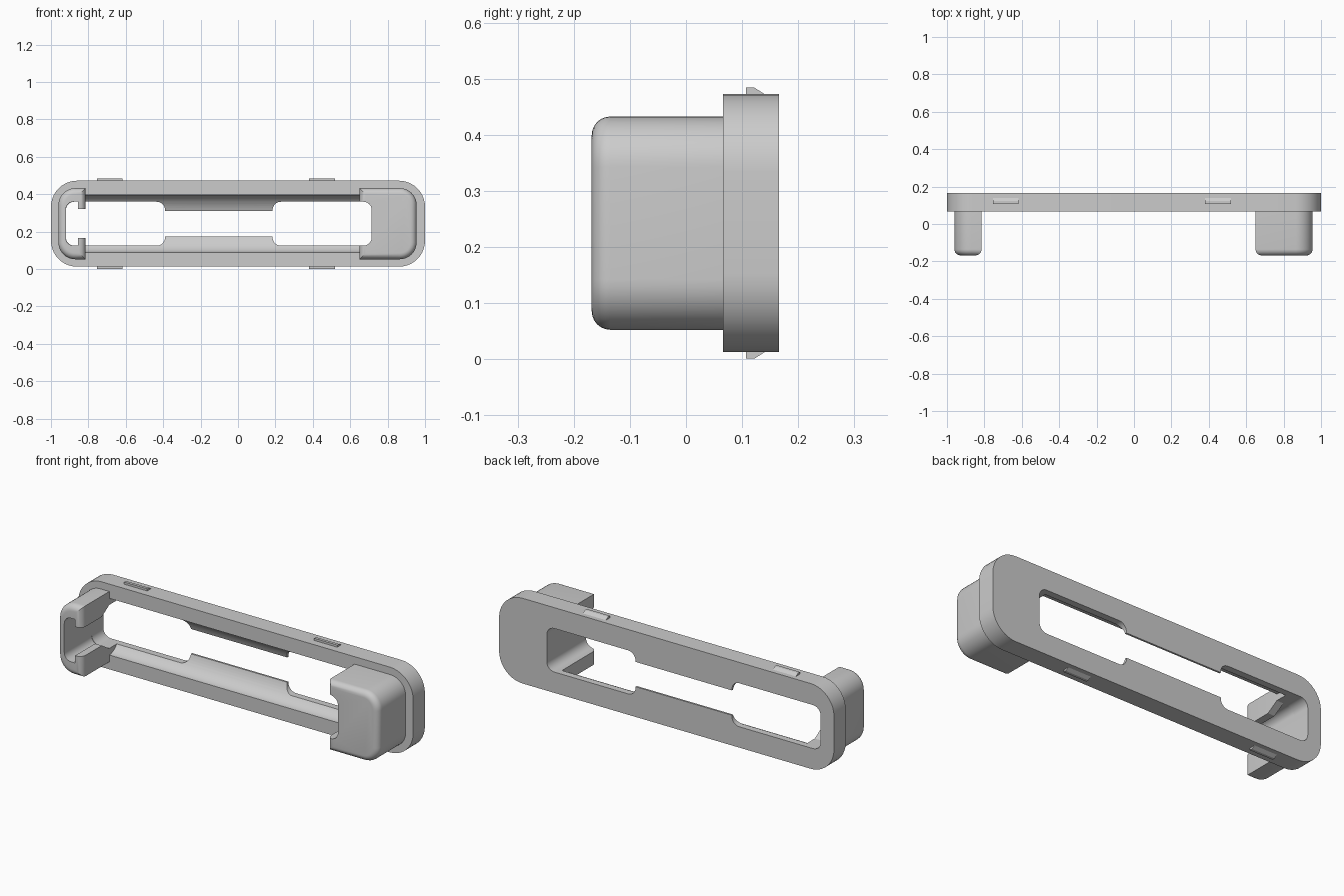
import bpy, bmesh
from math import sin, cos, pi, radians

if "Cube" in bpy.data.objects:
    bpy.data.objects.remove(bpy.data.objects["Cube"], do_unlink=True)

MID = 0.2425                      # height of the horizontal symmetry plane
BACK, FACE, NOSE = 0.166, 0.066, -0.168

gray = bpy.data.materials.new("light_gray")
gray.use_nodes = True
gray.diffuse_color = (0.6, 0.6, 0.6, 1)
gray.node_tree.nodes["Principled BSDF"].inputs["Base Color"].default_value = (0.6, 0.6, 0.6, 1)


def rounded(x0, x1, half, r_left, r_right, n=10):
    """Outline in x, z around the middle height; radius 0 gives a sharp corner."""
    pts = []
    for sx, sz, start in ((1, 1, 0), (-1, 1, 1), (-1, -1, 2), (1, -1, 3)):
        r = r_right if sx > 0 else r_left
        cx = (x1 if sx > 0 else x0) - sx * r
        cz = MID + sz * (half - r)
        steps = n if r else 0
        for i in range(steps + 1):
            a = (start + (i / n)) * pi / 2
            pts.append((cx + r * cos(a), cz + r * sin(a)))
    return pts


def prism(name, pts, lo, hi, axis="y", bevel=0):
    """Extrude an outline: (x, z) along y, or (y, z) along x."""
    bm = bmesh.new()

    def place(p, t):
        return (p[0], t, p[1]) if axis == "y" else (t, p[0], p[1])
    front = bm.faces.new([bm.verts.new(place(p, lo)) for p in pts])
    moved = bmesh.ops.extrude_face_region(bm, geom=[front], use_keep_orig=True)
    for v in (g for g in moved["geom"] if isinstance(g, bmesh.types.BMVert)):
        v.co[1 if axis == "y" else 0] = hi
    bmesh.ops.recalc_face_normals(bm, faces=bm.faces)
    if bevel:
        bmesh.ops.bevel(bm, geom=list(front.edges), offset=bevel, segments=6,
                        profile=0.5, affect="EDGES")
    me = bpy.data.meshes.new(name)
    bm.to_mesh(me)
    bm.free()
    me.materials.append(gray)
    ob = bpy.data.objects.new(name, me)
    bpy.context.collection.objects.link(ob)
    return ob


def carve(ob, cutters):
    """Subtract the cutters and bake the result."""
    for c in cutters:
        c.hide_render = True
        mod = ob.modifiers.new("cut", "BOOLEAN")
        mod.operation, mod.solver, mod.object = "DIFFERENCE", "EXACT", c
    deps = bpy.context.evaluated_depsgraph_get()
    baked = bpy.data.meshes.new_from_object(ob.evaluated_get(deps))
    ob.modifiers.clear()
    ob.data = baked
    for c in cutters:
        bpy.data.objects.remove(c, do_unlink=True)


def box(name, x0, x1, half):
    return prism(name, rounded(x0, x1, half, 0, 0), -0.4, 0.4)


def window(name, x0, x1):
    return prism(name, rounded(x0, x1, 0.1175, 0.045, 0.045), -0.4, 0.4)


# Plate with two windows, a narrow middle slot and a hollowed front channel
plate = prism("plate", rounded(-1, 1, 0.23, 0.14, 0.14), FACE, BACK)
ellipse = [(FACE + 0.1 * cos(i * pi / 32), MID + 0.153 * sin(i * pi / 32)) for i in range(64)]
carve(plate, [
    window("left_window_cutter", -0.92, -0.39),
    window("right_window_cutter", 0.185, 0.715),
    box("slot_cutter", -0.5, 0.3, 0.067),
    prism("channel_cutter", ellipse, -0.815, 0.65, axis="x"),
])

# Hooked holder with two lips that taper towards the plate
hook_holder = prism("hook_holder", rounded(-0.96, -0.815, 0.19, 0.09, 0),
                    NOSE, FACE + 0.004, bevel=0.033)
taper = [(-0.01, MID - 0.07), (-0.01, MID + 0.07), (FACE, MID + 0.1175), (0.1, MID + 0.1175),
         (0.1, MID - 0.1175), (FACE, MID - 0.1175)]
carve(hook_holder, [
    prism("pocket_cutter", rounded(-0.92, -0.855, 0.1175, 0.04, 0), -0.4, 0.4),
    box("throat_cutter", -0.88, -0.7, 0.0775),
    prism("taper_cutter", taper, -0.87, -0.7, axis="x"),
])

# Solid holder with an open notch
block_holder = prism("block_holder", rounded(0.65, 0.955, 0.19, 0, 0.09),
                     NOSE, FACE + 0.004, bevel=0.033)
carve(block_holder, [window("notch_cutter", 0.4, 0.715)])

# Snap wedges on the upper and lower edges
parts = [plate, hook_holder, block_holder]
for side, x0 in (("right", -0.755), ("left", 0.38)):
    for level, s in (("upper", 1), ("lower", -1)):
        outline = [(0.107, MID + s * 0.22), (0.107, MID + s * 0.2415),
                   (0.122, MID + s * 0.2415), (0.14, MID + s * 0.23), (0.14, MID + s * 0.22)]
        parts.append(prism(f"{level}_{side}_snap", outline, x0, x0 + 0.138, axis="x"))

# Smooth the rounded surfaces, keep the edges crisp
bpy.ops.object.select_all(action="DESELECT")
for ob in parts:
    ob.select_set(True)
bpy.context.view_layer.objects.active = plate
bpy.ops.object.shade_smooth_by_angle(angle=radians(30))
